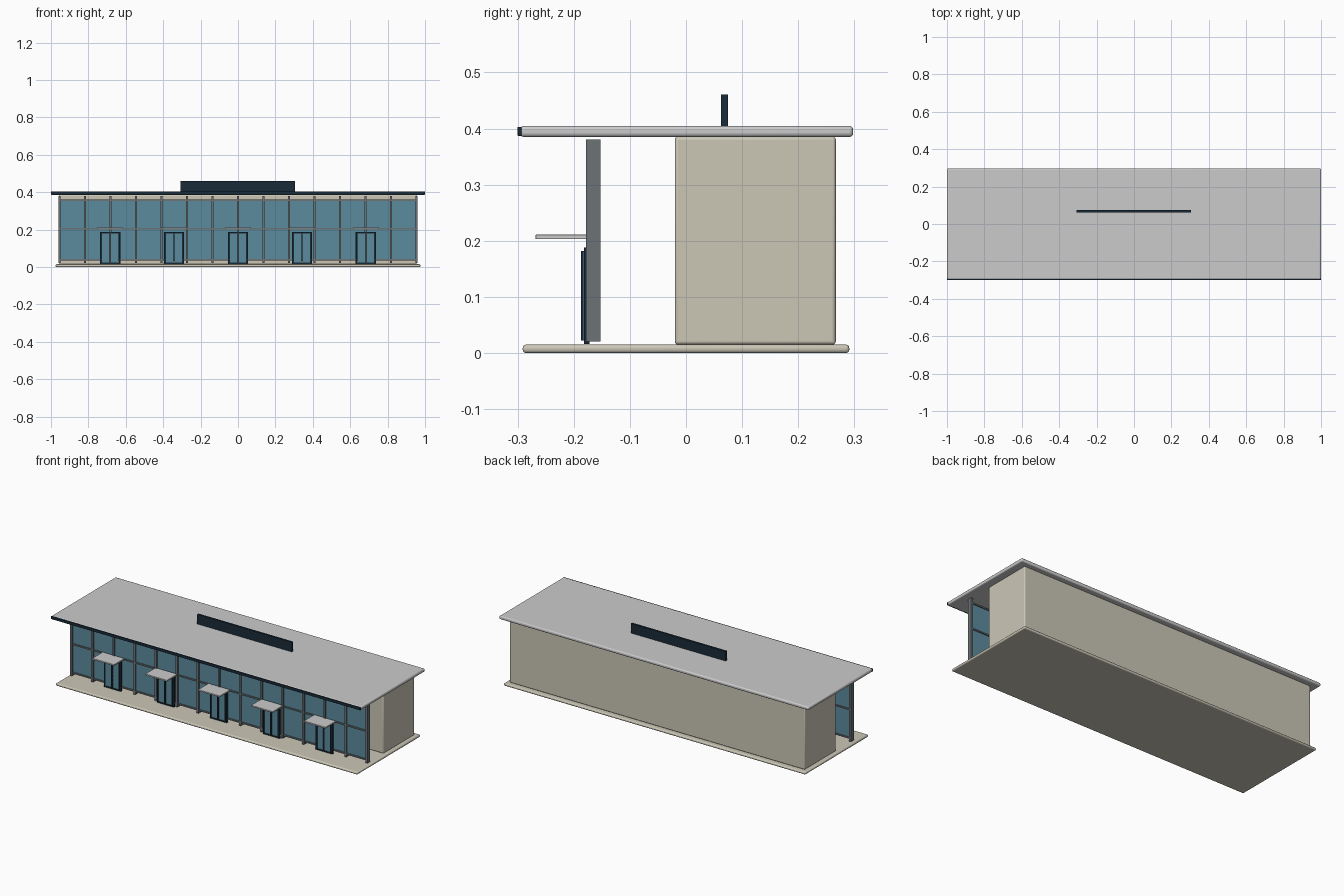
import bpy, bmesh
from mathutils import Matrix

if "Cube" in bpy.data.objects:
    bpy.data.objects.remove(bpy.data.objects["Cube"])


def material(name, r, g, b):
    m = bpy.data.materials.new(name)
    m.diffuse_color = (r, g, b, 1)
    m.use_nodes = True
    m.node_tree.nodes["Principled BSDF"].inputs["Base Color"].default_value = m.diffuse_color
    return m


CREAM = material("cream", 0.60, 0.57, 0.47)
NAVY = material("navy", 0.010, 0.024, 0.040)
GLASS = material("glass", 0.105, 0.26, 0.34)
METAL = material("metal", 0.15, 0.17, 0.18)


def box(name, x, y, z, mat=None, bevel=0.0):
    """Box from (min, max) ranges, optionally with rounded edges."""
    size = [b - a for a, b in (x, y, z)]
    mid = [(a + b) / 2 for a, b in (x, y, z)]
    bm = bmesh.new()
    bmesh.ops.create_cube(bm, size=1, matrix=Matrix.Diagonal((*size, 1)))
    me = bpy.data.meshes.new(name)
    bm.to_mesh(me)
    bm.free()
    ob = bpy.data.objects.new(name, me)
    ob.location = mid
    bpy.context.collection.objects.link(ob)
    if mat:
        me.materials.append(mat)
    if bevel:
        mod = ob.modifiers.new("rounded_edges", 'BEVEL')
        mod.width = bevel
        mod.segments = 3
        bpy.context.view_layer.objects.active = ob
        ob.select_set(True)
        bpy.ops.object.shade_smooth_by_angle()
        ob.select_set(False)
    return ob


# Main masses: floor slab, rear hall, roof with dark front fascia, roof sign
box("floor_slab", (-0.975, 0.975), (-0.291, 0.291), (0.0, 0.015), CREAM, 0.006)
box("rear_hall", (-0.955, 0.955), (-0.02, 0.267), (0.015, 0.386), CREAM, 0.006)
box("roof", (-1, 1), (-0.296, 0.298), (0.385, 0.405), None, 0.007)
box("roof_fascia", (-1, 1), (-0.300, -0.293), (0.387, 0.403), NAVY, 0.001)
box("sign_board", (-0.308, 0.305), (0.062, 0.075), (0.404, 0.461), NAVY, 0.001)

# Glazed front: one pane per bay, mullions and horizontal rails
BAYS, HALF = 14, 0.955
step = 2 * HALF / BAYS
for i in range(BAYS):
    x0 = -HALF + i * step
    box("glass_pane", (x0, x0 + step), (-0.169, -0.161), (0.036, 0.358), GLASS)
for i in range(BAYS + 1):
    x0 = -HALF + i * step
    box("mullion", (x0 - 0.006, x0 + 0.006), (-0.178, -0.152), (0.021, 0.381), METAL)
for z in (0.038, 0.205, 0.356):
    box("rail", (-HALF, HALF), (-0.175, -0.155), (z - 0.004, z + 0.004), METAL)

# Five double doors, each with a frame, two glazed leaves and a small canopy
for i in range(-2, 3):
    c = i * 0.342
    fy = (-0.182, -0.172)
    for s in (-1, 1):
        e = c + s * 0.0505
        box("door_jamb", (e - 0.004, e + 0.004), fy, (0.018, 0.188), NAVY)
        # leaf: glass with stiles and rails
        a, b = sorted((c + s * 0.002, c + s * 0.046))
        box("door_glass", (a, b), (-0.183, -0.179), (0.023, 0.181), GLASS)
        for x in (a, b - 0.003):
            box("door_stile", (x, x + 0.003), (-0.187, -0.178), (0.022, 0.182), NAVY)
        for z in (0.022, 0.179):
            box("door_rail", (a, b), (-0.187, -0.178), (z, z + 0.003), NAVY)
    box("door_head", (c - 0.0545, c + 0.0545), fy, (0.182, 0.188), NAVY)
    box("door_threshold", (c - 0.0545, c + 0.0545), fy, (0.016, 0.021), NAVY)
    box("door_canopy", (c - 0.07, c + 0.07), (-0.268, -0.175), (0.203, 0.211), None, 0.001)
